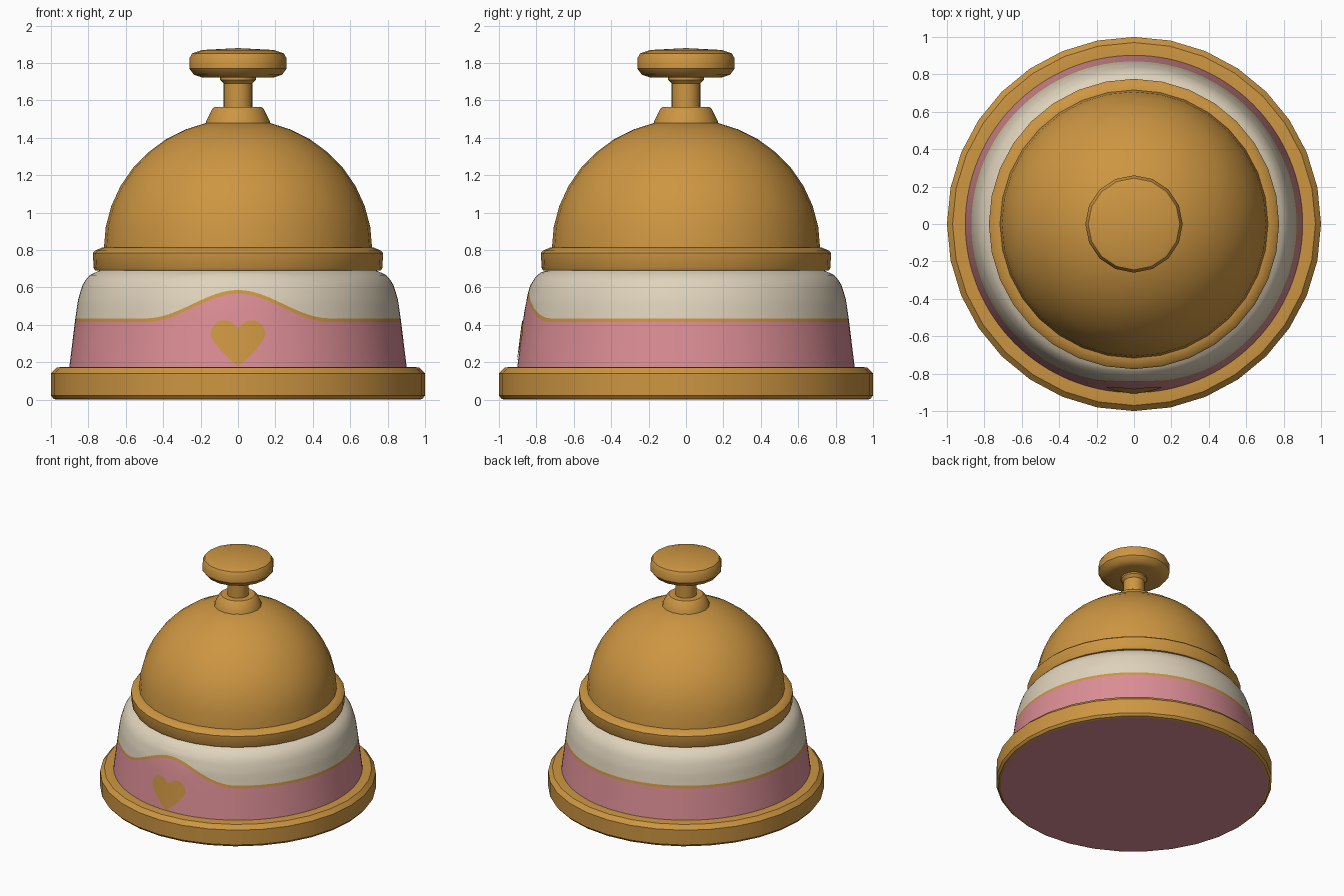
import bpy, bmesh, math

if "Cube" in bpy.data.objects:
    bpy.data.objects.remove(bpy.data.objects["Cube"])


def material(name, rgb):
    m = bpy.data.materials.new(name)
    m.diffuse_color = (*rgb, 1)
    m.use_nodes = True
    m.node_tree.nodes["Principled BSDF"].inputs["Base Color"].default_value = m.diffuse_color
    return m


GOLD = material("gold", (0.61, 0.305, 0.054))
CREAM = material("cream", (0.74, 0.65, 0.50))
PINK = material("pink", (0.71, 0.27, 0.30))


def finish(name, bm, mats, angle=35):
    me = bpy.data.meshes.new(name)
    bm.to_mesh(me)
    bm.free()
    for m in mats:
        me.materials.append(m)
    ob = bpy.data.objects.new(name, me)
    bpy.context.collection.objects.link(ob)
    bpy.ops.object.select_all(action='DESELECT')
    ob.select_set(True)
    bpy.context.view_layer.objects.active = ob
    bpy.ops.object.shade_smooth_by_angle(angle=math.radians(angle))
    return ob


def lathe(name, profile, mat, sides=32):
    """Spin (radius, z) points, listed from bottom to top, round the z axis."""
    bm = bmesh.new()
    rings = []
    for r, z in profile:
        if r == 0:
            rings.append([bm.verts.new((0, 0, z))])
        else:
            rings.append([bm.verts.new((r * math.cos(2 * math.pi * i / sides),
                                        r * math.sin(2 * math.pi * i / sides), z))
                          for i in range(sides)])
    for a, b in zip(rings, rings[1:]):
        for i in range(sides):
            j = (i + 1) % sides
            if len(a) == 1:
                bm.faces.new((a[0], b[j], b[i]))
            elif len(b) == 1:
                bm.faces.new((a[i], a[j], b[0]))
            else:
                bm.faces.new((a[i], a[j], b[j], b[i]))
    return finish(name, bm, [mat])


# Base: pink underside pad and gold ring
lathe("base_pad", [(0, 0), (0.97, 0)], PINK)
lathe("base_ring", [(0.97, 0), (0.985, 0.004), (1.0, 0.022), (1.0, 0.14),
                    (0.97, 0.172), (0.94, 0.175), (0.88, 0.175)], GOLD)

# Body: one skin whose pink / gold / cream bands follow a wavy line
BODY = [(0.905, 0.165), (0.872, 0.43), (0.858, 0.53), (0.835, 0.61),
        (0.81, 0.65), (0.78, 0.68), (0.74, 0.692)]


def body_radius(z):
    for (r0, z0), (r1, z1) in zip(BODY, BODY[1:]):
        if z <= z1:
            return r0 + (r1 - r0) * max(0, z - z0) / (z1 - z0)
    return BODY[-1][0]


def wave(angle):
    x = 0.88 * math.sin(angle)
    if math.cos(angle) < 0 or abs(x) > 0.5:
        return 0.425
    return 0.425 + 0.152 * (0.5 + 0.5 * math.cos(math.pi * x / 0.5))


bm = bmesh.new()
COLS = 128
columns = []
for i in range(COLS):
    t = 2 * math.pi * i / COLS            # zero faces the front
    low, high = wave(t) - 0.01, wave(t) + 0.01
    zs = [0.165 + (low - 0.165) * k / 4 for k in range(5)]
    zs += [high + (0.692 - high) * k / 10 for k in range(11)]
    col = []
    for z in zs:
        r = body_radius(z) * 0.998
        col.append(bm.verts.new((r * math.sin(t), -r * math.cos(t), z)))
    columns.append(col)
for i in range(COLS):
    a, b = columns[i], columns[(i + 1) % COLS]
    for k in range(len(a) - 1):
        f = bm.faces.new((a[k], b[k], b[k + 1], a[k + 1]))
        f.material_index = 0 if k < 4 else 1 if k == 4 else 2
finish("body", bm, [PINK, GOLD, CREAM])

# Heart inlay: a thin sheet hugging the front of the body
bm = bmesh.new()
W, N, ROWS = 0.147, 28, 8
cols = []
for i in range(N + 1):
    x = -W * math.cos(math.pi * i / N)
    u = abs(x) / W
    top = 0.345 + 0.08 * math.sqrt(max(0, 1 - ((u - 0.5) / 0.5) ** 2))
    top = max(top, 0.385 if u < 0.2 else 0)
    bottom = 0.178 + 0.167 * (0.75 * u + 0.25 * u ** 4)
    col = []
    for k in range(ROWS + 1):
        z = bottom + (top - bottom) * k / ROWS
        r = body_radius(z) + 0.004
        col.append(bm.verts.new((x, -math.sqrt(r * r - x * x), z)))
    cols.append(col)
for a, b in zip(cols, cols[1:]):
    for k in range(ROWS):
        bm.faces.new((a[k], b[k], b[k + 1], a[k + 1]))
bmesh.ops.remove_doubles(bm, verts=bm.verts, dist=0.0002)
finish("heart", bm, [GOLD])

# Bell rim ring
lathe("bell_rim", [(0.70, 0.692), (0.765, 0.692), (0.772, 0.705), (0.776, 0.785),
                   (0.765, 0.797), (0.725, 0.814), (0.69, 0.815)], GOLD)

# Bell dome
dome = []
for k in range(9):
    a = math.radians(76.5) * k / 8
    dome.append((0.717 * math.cos(a), 0.81 + 0.69 * math.sin(a)))
lathe("bell_dome", dome + [(0, 1.49)], GOLD)

# Collar, stem and push knob
lathe("collar", [(0.175, 1.465), (0.17, 1.49), (0.138, 1.555), (0.125, 1.565),
                 (0, 1.565)], GOLD, 16)
lathe("stem", [(0.077, 1.56), (0.077, 1.69), (0.095, 1.71), (0.095, 1.73)], GOLD, 16)
lathe("knob", [(0, 1.722), (0.19, 1.722), (0.235, 1.737), (0.26, 1.77), (0.26, 1.825),
               (0.245, 1.852), (0.19, 1.87), (0, 1.88)], GOLD, 16)
